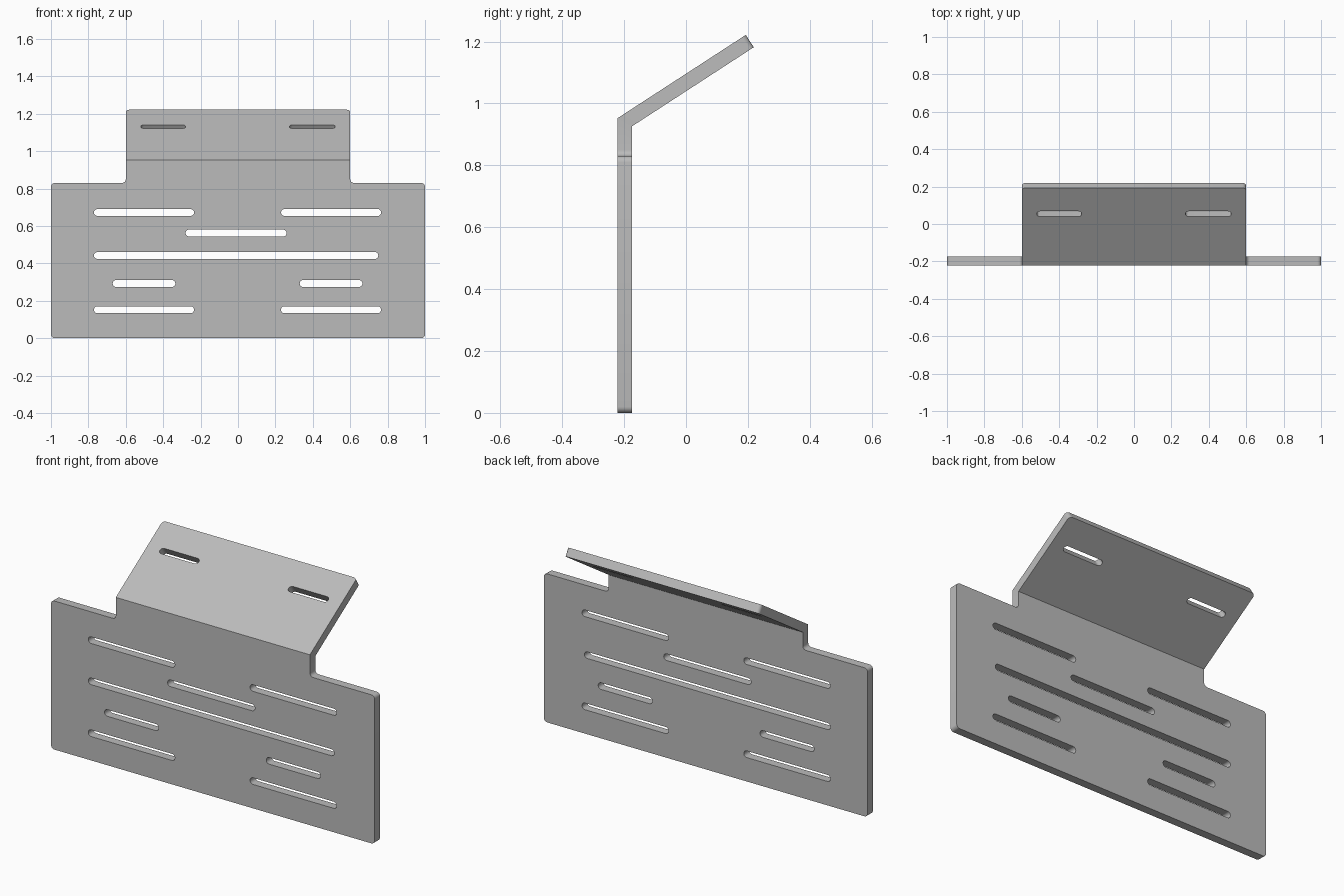
import bpy, bmesh, math
from mathutils import Vector

default = bpy.data.objects.get("Cube")
if default:
    bpy.data.objects.remove(default, do_unlink=True)

THICK = 0.0475
BEND = math.radians(57)
BEND_Z = 0.952
FRONT_Y = -0.222
FLANGE_LEN = 0.495
MITRE = THICK * math.tan(BEND / 2)

steel = bpy.data.materials.new("grey steel")
steel.use_nodes = True
steel.diffuse_color = (0.5, 0.5, 0.5, 1)
steel.node_tree.nodes["Principled BSDF"].inputs["Base Color"].default_value = (0.5, 0.5, 0.5, 1)


def rounded(corners, steps=6):
    """Right-angled outline from (x, v, radius) corners with arcs at the corners."""
    pts = []
    for i, (x, v, r) in enumerate(corners):
        p = Vector((x, v))
        d_in = (p - Vector(corners[i - 1][:2])).normalized()
        d_out = (Vector(corners[(i + 1) % len(corners)][:2]) - p).normalized()
        if r == 0:
            pts.append(p)
            continue
        centre = p + (d_out - d_in) * r
        for k in range(steps + 1):
            t = math.pi / 2 * k / steps
            pts.append(centre + (d_in * math.sin(t) - d_out * math.cos(t)) * r)
    return pts


def slot(x0, x1, v, width):
    h, r = width / 2, width * 0.495
    return rounded([(x0, v - h, r), (x1, v - h, r), (x1, v + h, r), (x0, v + h, r)])


def sheet(bm, loops, along, outward, mitre):
    """Add a flat sheet with holes; v = 0 is the bend line, cut to a mitre."""
    curve = bpy.data.curves.new("sheet_outline", "CURVE")
    curve.dimensions, curve.fill_mode, curve.extrude = "2D", "BOTH", THICK / 2
    for pts in loops:
        spline = curve.splines.new("POLY")
        spline.points.add(len(pts) - 1)
        for sp, p in zip(spline.points, pts):
            sp.co = (p.x, p.y, 0, 1)
        spline.use_cyclic_u = True
    helper = bpy.data.objects.new("sheet_outline", curve)
    bpy.context.collection.objects.link(helper)
    bpy.context.view_layer.update()
    mesh = bpy.data.meshes.new_from_object(helper.evaluated_get(bpy.context.evaluated_depsgraph_get()))
    bpy.data.objects.remove(helper, do_unlink=True)

    part = bmesh.new()
    part.from_mesh(mesh)
    bmesh.ops.remove_doubles(part, verts=part.verts, dist=1e-5)
    # Open the end at the bend so the two sheets join there
    caps = [f for f in part.faces if all(abs(v.co.y) < 1e-4 for v in f.verts)]
    bmesh.ops.delete(part, geom=caps, context="FACES")
    origin = Vector((0, FRONT_Y, BEND_Z))
    for v in part.verts:
        x, s, w = v.co
        if abs(s) < 1e-4 and w < 0:
            s += mitre
        v.co = origin + Vector((x, 0, 0)) + along * s + outward * (w - THICK / 2)
    part.to_mesh(mesh)
    part.free()
    bm.from_mesh(mesh)
    bpy.data.meshes.remove(mesh)


# Upright plate with a narrower neck
low, step, r = -BEND_Z, 0.83 - BEND_Z, 0.02
plate = [rounded([(-1, low, r), (1, low, r), (1, step, r), (0.6, step, r), (0.6, 0, 0),
                  (-0.6, 0, 0), (-0.6, step, r), (-1, step, r)])]
for x0, x1, z in [(-0.77, -0.235, 0.672), (0.23, 0.765, 0.672), (-0.28, 0.26, 0.562),
                  (-0.77, 0.75, 0.442), (-0.67, -0.335, 0.292), (0.33, 0.665, 0.292),
                  (-0.77, -0.235, 0.152), (0.23, 0.765, 0.152)]:
    plate.append(slot(x0, x1, z - BEND_Z, 0.037))

# Sloping flange with two slots
flange = [rounded([(-0.6, 0, 0), (0.6, 0, 0), (0.6, FLANGE_LEN, r), (-0.6, FLANGE_LEN, r)])]
for x0, x1 in [(-0.52, -0.28), (0.275, 0.52)]:
    flange.append(slot(x0, x1, 0.329, 0.034))

bm = bmesh.new()
sheet(bm, plate, Vector((0, 0, 1)), Vector((0, -1, 0)), -MITRE)
sheet(bm, flange, Vector((0, math.sin(BEND), math.cos(BEND))),
      Vector((0, -math.cos(BEND), math.sin(BEND))), MITRE)
bmesh.ops.remove_doubles(bm, verts=bm.verts, dist=1e-4)
bmesh.ops.recalc_face_normals(bm, faces=bm.faces)

mesh = bpy.data.meshes.new("bent_bracket")
bm.to_mesh(mesh)
bm.free()
mesh.materials.clear()
mesh.materials.append(steel)
bracket = bpy.data.objects.new("bent_bracket", mesh)
bpy.context.collection.objects.link(bracket)
bpy.context.view_layer.objects.active = bracket
bracket.select_set(True)
bpy.ops.object.shade_smooth_by_angle(angle=math.radians(30))
